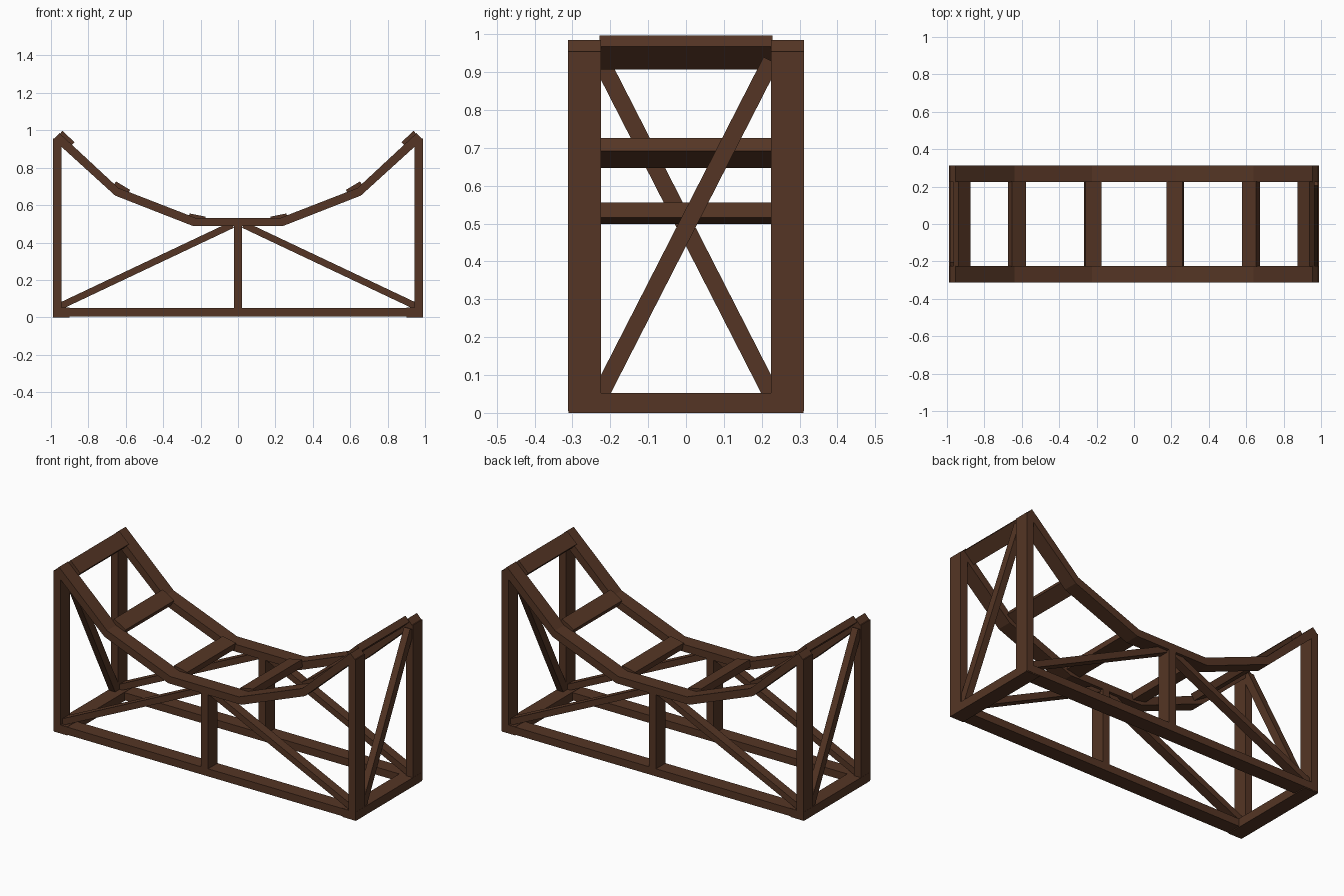
import bpy
import bmesh
from mathutils import Vector

if "Cube" in bpy.data.objects:
    bpy.data.objects.remove(bpy.data.objects["Cube"])

wood = bpy.data.materials.new("dark brown wood")
wood.diffuse_color = (0.09, 0.036, 0.018, 1)
wood.use_nodes = True
wood.node_tree.nodes["Principled BSDF"].inputs["Base Color"].default_value = wood.diffuse_color

T = 0.045      # beam thickness in the side plane
D = 0.088      # beam depth across
Y = 0.268      # side frame centre


def finish(name, bm):
    bmesh.ops.recalc_face_normals(bm, faces=bm.faces)
    me = bpy.data.meshes.new(name)
    bm.to_mesh(me)
    bm.free()
    me.materials.append(wood)
    ob = bpy.data.objects.new(name, me)
    bpy.context.collection.objects.link(ob)
    return ob


def beam(name, a, b, thick, depth, depth_axis=(0, 1, 0)):
    """Box from a to b; depth runs along depth_axis, thick across it."""
    a, b = Vector(a), Vector(b)
    d = Vector(depth_axis).normalized()
    n = (b - a).cross(d).normalized()
    bm = bmesh.new()
    rings = [[bm.verts.new(p + n * thick / 2 * i + d * depth / 2 * j)
              for i, j in ((-1, -1), (1, -1), (1, 1), (-1, 1))] for p in (a, b)]
    for r in rings:
        bm.faces.new(r)
    for k in range(4):
        m = (k + 1) % 4
        bm.faces.new((rings[0][k], rings[0][m], rings[1][m], rings[1][k]))
    return finish(name, bm)


def rail(name, y):
    """Bent cradle rail: mitred strip extruded across."""
    up = [(0.955, 0.985), (0.64, 0.692), (0.225, 0.531)]
    low = [(0.987, 0.951), (0.657, 0.651), (0.24, 0.488)]
    up = [(-x, z) for x, z in up] + up[::-1]
    low = [(-x, z) for x, z in low] + low[::-1]
    bm = bmesh.new()
    rings = [[bm.verts.new((p[0], y + s * D / 2, p[1]))
              for p, s in ((u, -1), (u, 1), (w, 1), (w, -1))]
             for u, w in zip(up, low)]
    bm.faces.new(rings[0])
    bm.faces.new(rings[-1])
    for r, q in zip(rings, rings[1:]):
        for k in range(4):
            m = (k + 1) % 4
            bm.faces.new((r[k], r[m], q[m], q[k]))
    return finish(name, bm)


# Side frames, front and back
for side, y in (("front", -Y), ("back", Y)):
    rail(side + "_cradle_rail", y)
    beam(side + "_bottom_beam", (-0.99, y, 0.028), (0.99, y, 0.028), T, D)
    beam(side + "_centre_post", (0, y, 0.04), (0, y, 0.5), T, D)
    for end, s in (("left", -1), ("right", 1)):
        beam(f"{side}_{end}_post", (s * 0.967, y, 0.005), (s * 0.967, y, 0.955), T, D)
        beam(f"{side}_{end}_diagonal", (s * 0.95, y, 0.06), (s * 0.03, y, 0.495), 0.036, 0.055)

# Parts linking the two sides at each end
for end, s in (("left", -1), ("right", 1)):
    beam(end + "_end_sill", (s * 0.946, -0.31, 0.026), (s * 0.946, 0.31, 0.026),
         0.052, D, (1, 0, 0))
    # Diagonal braces lean opposite ways at the two ends
    beam(end + "_end_brace", (s * 0.965, -s * 0.225, 0.05), (s * 0.965, s * 0.225, 0.93),
         0.045, 0.04, (1, 0, 0))
    # Cross planks resting along the curve: centre x, centre z, slope
    planks = (("lower", 0.22, 0.527, (1, 0, 0.2)),
              ("middle", 0.625, 0.687, (1, 0, 0.6)),
              ("upper", 0.92, 0.952, (1, 0, 0.95)))
    for name, x, z, slope in planks:
        beam(f"{end}_{name}_cross_plank", (s * x, -0.228, z), (s * x, 0.228, z),
             0.04, 0.088, (s * slope[0], 0, slope[2]))
